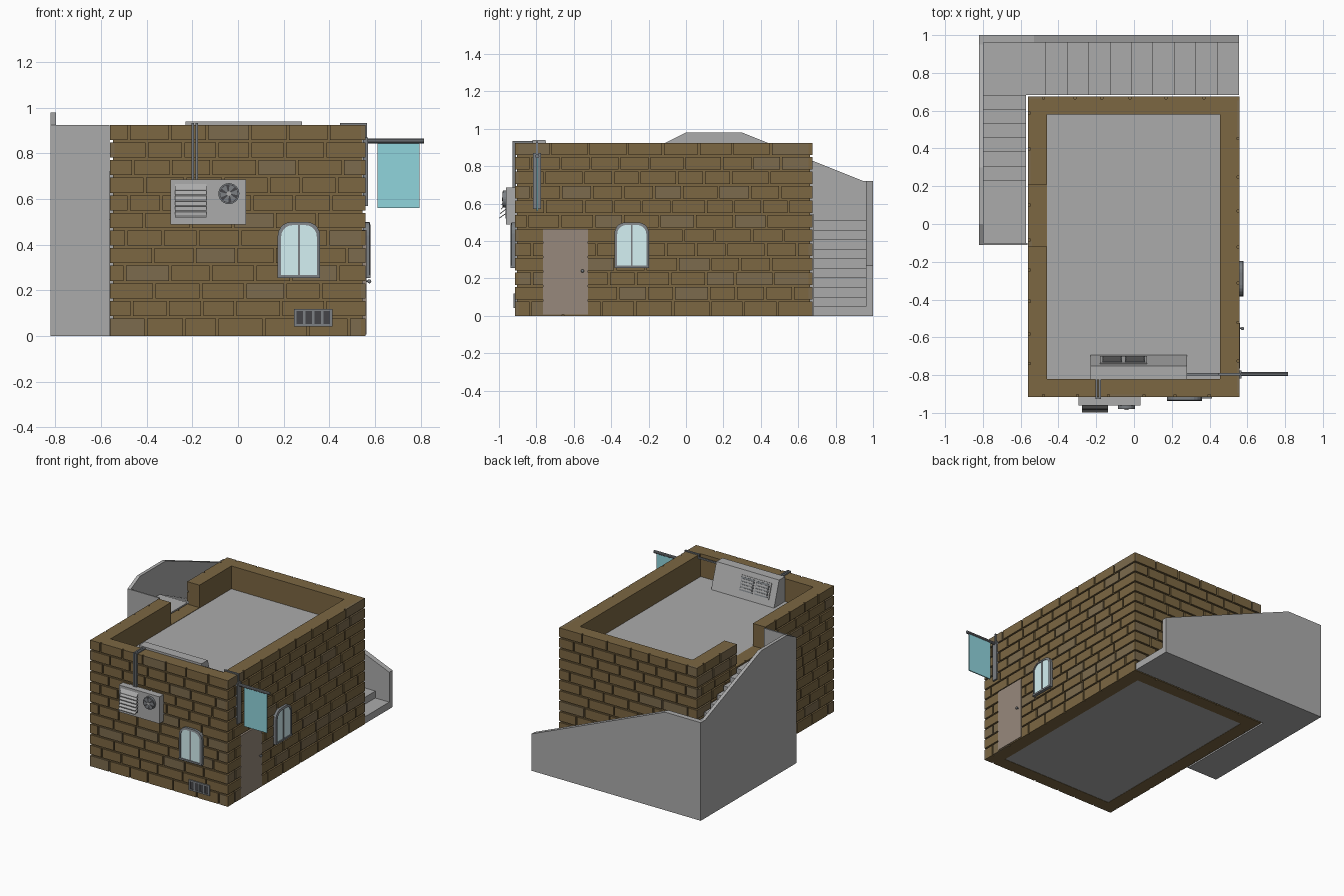
import bpy, bmesh, math, random
from mathutils import Vector, Matrix

if "Cube" in bpy.data.objects:
    bpy.data.objects.remove(bpy.data.objects["Cube"])
random.seed(4)

def mat(name, r, g, b):
    m = bpy.data.materials.new(name)
    m.diffuse_color = (r, g, b, 1)
    m.use_nodes = True
    m.node_tree.nodes["Principled BSDF"].inputs["Base Color"].default_value = m.diffuse_color
    return m

BRICK = mat("brick", .20, .135, .055)
BRICK2 = mat("brick_pale", .20, .145, .075)
CONCRETE = mat("concrete", .41, .41, .41)
BLUE = mat("banner_blue", .28, .66, .72)
GLASS = mat("glass", .66, .88, .90)
DOOR = mat("door_wood", .31, .25, .20)
DARK = mat("dark_metal", .06, .06, .065)
STEEL = mat("steel", .20, .215, .23)

def finish(name, bm, *mats):
    bmesh.ops.recalc_face_normals(bm, faces=bm.faces)
    me = bpy.data.meshes.new(name)
    bm.to_mesh(me)
    bm.free()
    for m in mats or (CONCRETE,):
        me.materials.append(m)
    ob = bpy.data.objects.new(name, me)
    bpy.context.collection.objects.link(ob)
    return ob

def add_box(bm, x0, x1, y0, y1, z0, z1, mi=0):
    M = Matrix.Translation(((x0+x1)/2, (y0+y1)/2, (z0+z1)/2)) @ Matrix.Diagonal((x1-x0, y1-y0, z1-z0, 1))
    vs = bmesh.ops.create_cube(bm, size=1, matrix=M)["verts"]
    for f in {f for v in vs for f in v.link_faces}:
        f.material_index = mi

def boxes(name, items, m=CONCRETE):
    bm = bmesh.new()
    for it in items:
        add_box(bm, *it)
    return finish(name, bm, m)

def prism(name, pts, axis, a, b, m=CONCRETE):
    # extrude a 2D profile along an axis: x -> (y,z), y -> (x,z)
    bm = bmesh.new()
    at = (lambda p, d: (d, p[0], p[1])) if axis == "x" else (lambda p, d: (p[0], d, p[1]))
    f = bm.faces.new([bm.verts.new(at(p, a)) for p in pts])
    ext = bmesh.ops.extrude_face_region(bm, geom=[f])["geom"]
    d = Vector((b-a, 0, 0)) if axis == "x" else Vector((0, b-a, 0))
    bmesh.ops.translate(bm, vec=d, verts=[v for v in ext if isinstance(v, bmesh.types.BMVert)])
    return finish(name, bm, m)

def cylinder(name, c, r, depth, axis, m=CONCRETE, n=16):
    bm = bmesh.new()
    R = Matrix.Rotation(math.pi/2, 4, "Y" if axis == "x" else "X")
    bmesh.ops.create_cone(bm, cap_ends=True, segments=n, radius1=r, radius2=r, depth=depth,
                          matrix=Matrix.Translation(c) @ R)
    return finish(name, bm, m)

# Building shell with the stair opening in the left parapet
X0, X1, Y0, Y1, H, ROOF = -.56, .558, -.915, .675, .925, .76
N0, N1 = -.12, .21
e = .012
boxes("walls", [
    (X0+e, X1-e, Y0+e, -.82, 0, H), (X0+e, X1-e, .58, Y1-e, 0, H),
    (.455, X1-e, -.82, .58, 0, H), (X0+e, -.46, -.82, N0, 0, H),
    (X0+e, -.46, N1, .58, 0, H), (X0+e, -.46, N0, N1, 0, ROOF)], BRICK)
boxes("roof_and_floor", [(-.46, .455, -.82, .58, .002, ROOF-.003)])

# Brick courses on all four sides
bm = bmesh.new()
rows, gap = 12, .011
rh = H / rows
def course(lo, hi, z0, z1, place, odd):
    p = lo
    step = random.uniform(.07, .11) if odd else random.uniform(.15, .2)
    while p < hi:
        q = p + step
        if hi - q < .06:
            q = hi
        place(p, q - (gap if q < hi else 0), z0, z1, int(random.random() < .15))
        p, step = q, random.uniform(.14, .21)
for r in range(rows):
    z0, z1 = r*rh + (gap if r else 0), (r+1)*rh
    o = r % 2
    course(X0, X1, z0, z1, lambda p, q, a, b, k: add_box(bm, p, q, Y0, Y0+.02, a, b, k), o)
    course(X0, X1, z0, z1, lambda p, q, a, b, k: add_box(bm, p, q, Y1-.02, Y1, a, b, k), o)
    course(Y0, Y1, z0, z1, lambda p, q, a, b, k: add_box(bm, X1-.02, X1, p, q, a, b, k), 1-o)
    left = lambda p, q, a, b, k: add_box(bm, X0, X0+.02, p, q, a, b, k)
    for lo, hi in ([(Y0, N0), (N1, Y1)] if z1 > ROOF + .03 else [(Y0, Y1)]):
        course(lo, hi, z0, min(z1, ROOF) if lo == Y0 and hi == Y1 else z1, left, 1-o)
finish("bricks", bm, BRICK, BRICK2)

# Staircase: back flight, corner landing, left flight, top landing
tr, z_mid = .1133, .51
prof = [(.555, 0)]
for i in range(10):
    prof += [(.555-i*tr, .051*(i+1))]
    prof += [(.555-(i+1)*tr if i < 9 else -.8, .051*(i+1))]
prof += [(-.8, 0)]
prism("back_stairs", prof, "y", .683, .97)
prof = [(.683, 0), (.683, z_mid)]
for i in range(7):
    z = z_mid + (ROOF-z_mid)/7*(i+1)
    prof += [(.683-.075*i, z), (.683-.075*(i+1) if i < 6 else -.105, z)]
prof += [(-.105, 0)]
prism("left_stairs", prof, "x", -.8, -.572)
prism("back_stair_wall", [(.555, 0), (.555, .27), (-.53, .72), (-.82, .72), (-.82, 0)], "y", .962, 1)
prism("left_stair_wall", [(1, 0), (1, .72), (.95, .72), (.3, .98), (0, .98), (-.11, .925), (-.11, 0)],
      "x", -.82, -.796)
boxes("landing_end_wall", [(-.815, X0-.003, -.11, -.1, 0, .925)])

# Arched windows, built on the front then turned for the side
def arch(x0, x1, z0, z1, r):
    pts = [(x0, z0), (x1, z0)]
    for cx, s in ((x1-r, 0), (x0+r, 90)):
        pts += [(cx+r*math.cos(math.radians(s+t)), z1-r+r*math.sin(math.radians(s+t))) for t in range(0, 91, 18)]
    return pts
def window(name, turn):
    parts = [prism(name+"_frame", arch(-.093, .093, .255, .5, .06), "y", -.013, .01, STEEL),
             prism(name+"_glass", arch(-.08, .08, .268, .488, .05), "y", -.016, 0, GLASS),
             boxes(name+"_bars", [(-.005, .005, -.02, 0, .26, .492), (-.093, .093, -.022, 0, .255, .268)], STEEL)]
    # raised rim around the glass
    bm = bmesh.new()
    o, i = arch(-.093, .093, .255, .5, .06), arch(-.078, .078, .268, .486, .05)
    n = len(o)
    L = [[bm.verts.new((x, y, z)) for x, z in pts] for pts, y in ((o, 0), (o, -.018), (i, -.022), (i, 0))]
    for a, b in zip(L, L[1:]):
        for k in range(n):
            bm.faces.new((a[k], a[(k+1) % n], b[(k+1) % n], b[k]))
    parts.append(finish(name+"_rim", bm, STEEL))
    for p in parts:
        p.data.transform(turn)
window("front_window", Matrix.Translation((.267, Y0, 0)))
window("side_window", Matrix.Translation((X1, -.29, 0)) @ Matrix.Rotation(math.pi/2, 4, "Z"))

# Door and knob
boxes("door", [(X1-.02, X1+.004, -.765, -.525, .008, .465)], DOOR)
cylinder("door_knob_stem", (X1+.01, -.553, .24), .004, .02, "x", STEEL, 8)
bm = bmesh.new()
bmesh.ops.create_uvsphere(bm, u_segments=10, v_segments=6, radius=.009, matrix=Matrix.Translation((X1+.017, -.553, .24)))
finish("door_knob", bm, STEEL)

# Low wall vent
fy = Y0 - .008
boxes("vent_back", [(.247, .412, fy+.004, Y0+.01, .045, .117)], DARK)
boxes("vent_frame", [(.245, .414, fy, Y0, .043, .053), (.245, .414, fy, Y0, .109, .119)] +
      [(.245+.0395*i, .256+.0395*i, fy, Y0, .043, .119) for i in range(5)], STEEL)

# Air conditioner with louvres and fan
boxes("air_conditioner", [(-.295, .035, -.962, Y0+.01, .488, .685)])
boxes("louvre_recess", [(-.275, -.137, -.965, -.955, .52, .66)], DARK)
for i in range(6):
    z = .54 + i*.0235
    prism("louvre", [(-.96, z+.012), (-.96, z+.006), (-.998+i*.004, z-.02), (-.998+i*.004, z-.014)], "x", -.275, -.137)
cylinder("fan_ring", (-.04, -.968, .624), .046, .022, "y", STEEL, 24)
cylinder("fan_disc", (-.04, -.9785, .624), .041, .004, "y", DARK, 24)
bm = bmesh.new()
for k in range(6):
    a = k*math.pi/3
    P = [(.008, a), (.039, a-.2), (.039, a+.45), (.01, a+.6)]
    v = [bm.verts.new((-.04+r*math.cos(t), -.982, .624+r*math.sin(t))) for r, t in P]
    bm.faces.new(v)
finish("fan_blades", bm, STEEL)
cylinder("fan_hub", (-.04, -.981, .624), .01, .006, "y", CONCRETE, 12)

# Pair of pipes from the unit over the parapet
for x in (-.203, -.187):
    boxes("pipe", [(x, x+.011, -.927, Y0+.005, .68, .934), (x, x+.011, -.927, -.81, H, .934)], STEEL)

# Rooftop unit with sloped face and vent panel
prism("roof_unit", [(-.822, ROOF-.01), (-.822, .94), (-.752, .94), (-.69, ROOF-.01)], "x", -.23, .28)
tilt = Matrix.Translation((0, -.721, .85)) @ Matrix.Rotation(math.atan2(.062, .19), 4, "X")
panel = boxes("roof_vent_panel", [(-.18, .07, -.01, .005, -.055, .06)])
cells = boxes("roof_vent_cells", [(x, x+.105, 0, .008, -.045, .05) for x in (-.168, -.047)], STEEL)
slats = boxes("roof_vent_slats", [(x, x+.095, 0, .012, z, z+.012) for x in (-.163, -.042) for z in (-.035, -.015, .005, .025)])
for ob in (panel, cells, slats):
    ob.data.transform(tilt)

# Hanging banner, pole, wall bracket and supply cable
cylinder("banner_pole", (.685, -.795, .854), .011, .26, "x", STEEL, 10)
boxes("banner", [(.61, .795, -.799, -.791, .56, .845)], BLUE)
boxes("banner_bracket", [(X1-.01, X1+.012, -.817, -.775, .57, .87)], STEEL)
boxes("cable", [(.27, .456, -.802, -.79, .9, .91), (.446, .456, -.802, -.79, .9, .933),
                (.446, X1+.006, -.802, -.79, H-.003, .933), (X1-.004, X1+.006, -.802, -.79, .86, .933)], STEEL)
